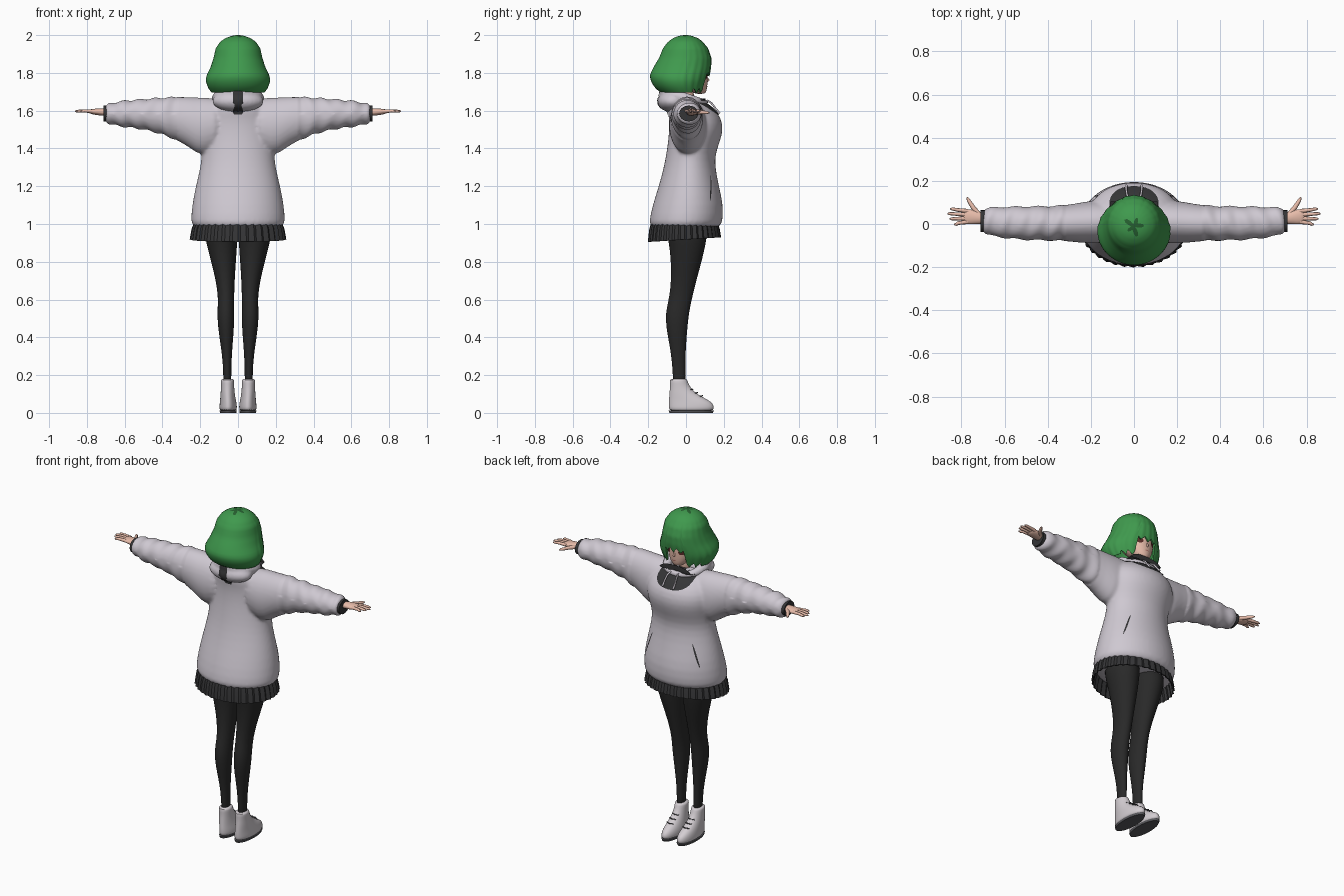
import bpy, bmesh, math
from mathutils import Vector
from mathutils.bvhtree import BVHTree

if "Cube" in bpy.data.objects:
    bpy.data.objects.remove(bpy.data.objects["Cube"])


def material(name, *rgb):
    m = bpy.data.materials.new(name)
    m.use_nodes = True
    m.diffuse_color = (*rgb, 1)
    m.node_tree.nodes["Principled BSDF"].inputs["Base Color"].default_value = (*rgb, 1)
    return m


CLOTH = material("pale_cloth", .62, .58, .64)
SHOE = material("white_leather", .66, .62, .65)
HAIR = material("green_hair", .05, .32, .075)
CROWN = material("dark_green", .02, .12, .03)
SKIN = material("skin", .8, .5, .4)
TIGHTS = material("black_tights", .022, .022, .022)
DARK = material("charcoal_cloth", .035, .035, .037)
SOLE = material("grey_sole", .1, .1, .11)
IRIS = material("brown_iris", .1, .025, .02)
LIPS = material("lips", .5, .2, .17)


def activate(*obs):
    bpy.ops.object.select_all(action='DESELECT')
    for o in obs:
        o.select_set(True)
    bpy.context.view_layer.objects.active = obs[0]


def finish(ob, angle=50):
    """Apply modifiers and shade smooth with sharp edges kept."""
    activate(ob)
    bpy.ops.object.convert(target='MESH')
    if angle:
        bpy.ops.object.shade_smooth_by_angle(angle=math.radians(angle))
    return ob


def from_bmesh(name, bm, mat, recalc=True):
    if recalc:
        bmesh.ops.recalc_face_normals(bm, faces=bm.faces)
    me = bpy.data.meshes.new(name)
    bm.to_mesh(me)
    bm.free()
    me.materials.append(mat)
    ob = bpy.data.objects.new(name, me)
    bpy.context.collection.objects.link(ob)
    return ob


def skin_rings(bm, rings):
    for a, b in zip(rings, rings[1:]):
        for i in range(len(a)):
            j = (i + 1) % len(a)
            bm.faces.new((a[i], a[j], b[j], b[i]))


def loft(name, rings, mat, axis='z', side=1, segs=20, subd=1):
    """Closed loft of ellipses: (position, low, high, low, high) per ring."""
    bm, loops = bmesh.new(), []
    for pos, a0, a1, b0, b1 in rings:
        loop = []
        for i in range(segs):
            t = math.tau * i / segs
            a = (a0 + a1) / 2 + (a1 - a0) / 2 * math.cos(t)
            b = (b0 + b1) / 2 + (b1 - b0) / 2 * math.sin(t)
            co = (side * a, b, pos) if axis == 'z' else (side * pos, a, b)
            loop.append(bm.verts.new(co))
        loops.append(loop)
    skin_rings(bm, loops)
    bm.faces.new(loops[0])
    bm.faces.new(loops[-1])
    ob = from_bmesh(name, bm, mat)
    if subd:
        ob.modifiers.new("round", 'SUBSURF').levels = subd
    return finish(ob)


def tube(name, pts, mat, side=1, cyclic=False):
    """Round cord through (x, y, z, radius) points."""
    cu = bpy.data.curves.new(name, 'CURVE')
    cu.dimensions, cu.bevel_depth, cu.bevel_resolution = '3D', 1, 2
    cu.use_fill_caps = True
    sp = cu.splines.new('POLY')
    sp.points.add(len(pts) - 1)
    for p, (x, y, z, r) in zip(sp.points, pts):
        p.co, p.radius = (side * x, y, z, 1), r
    sp.use_cyclic_u = cyclic
    cu.materials.append(mat)
    ob = bpy.data.objects.new(name, cu)
    bpy.context.collection.objects.link(ob)
    return finish(ob)


def fuse(name, obs, voxel, smooth):
    activate(*obs)
    bpy.ops.object.join()
    ob = obs[0]
    ob.name = name
    r = ob.modifiers.new("fuse", 'REMESH')
    r.mode, r.voxel_size = 'VOXEL', voxel
    s = ob.modifiers.new("soften", 'SMOOTH')
    s.iterations, s.factor = smooth, .5
    return finish(ob, 60)


def patch(name, targets, shape, mat, facing):
    """Thin disc, shape(r, angle) -> (x, y, z), laid on the surface along facing."""
    dep = bpy.context.evaluated_depsgraph_get()
    trees = [BVHTree.FromObject(t, dep) for t in targets]
    d, bm, loops = Vector(facing), bmesh.new(), []
    for k in range(9):
        loop = []
        for i in range(32):
            p = Vector(shape(max(k, .05) / 8, math.tau * i / 32)) + d * 3
            hits = [h for h in (t.ray_cast(p, -d)[0] for t in trees) if h]
            p = max(hits, key=lambda h: h.dot(d)) if hits else p - d * 2.9
            loop.append(bm.verts.new(p + d * .004))
        loops.append(loop)
    skin_rings(bm, loops)
    bm.normal_update()
    if sum((f.normal.dot(d) for f in bm.faces)) < 0:
        bmesh.ops.reverse_faces(bm, faces=bm.faces)
    return finish(from_bmesh(name, bm, mat, False))


def oval(x, z, rx, rz, power=1, lean=0):
    def shape(r, t):
        c, s = math.cos(t), math.sin(t)
        u, v = (math.copysign(abs(q) ** power, q) * r for q in (c, s))
        return (x + rx * u + lean * v, 0, z + rz * v)
    return shape


# Hoodie: torso and sleeves fused into one soft surface
torso = loft("torso", [
    (.975, -.235, .235, -.185, .175), (1.0, -.253, .253, -.2, .195),
    (1.1, -.245, .245, -.178, .2), (1.2, -.225, .225, -.145, .175),
    (1.3, -.2, .2, -.118, .155), (1.37, -.192, .192, -.105, .155),
    (1.44, -.2, .2, -.095, .182), (1.5, -.21, .21, -.09, .198),
    (1.56, -.205, .205, -.09, .188), (1.61, -.18, .18, -.1, .15),
    (1.66, -.13, .13, -.09, .09)], CLOTH, segs=28)
parts = [torso]
for s in (1, -1):
    parts.append(loft("sleeve", [
        (.06, -.09, .11, 1.4, 1.67), (.19, -.09, .11, 1.35, 1.67),
        (.25, -.088, .1, 1.4, 1.672), (.31, -.08, .088, 1.437, 1.675),
        (.4, -.076, .083, 1.475, 1.67), (.5, -.076, .083, 1.502, 1.662),
        (.6, -.066, .08, 1.512, 1.655), (.67, -.054, .078, 1.525, 1.642),
        (.708, -.045, .072, 1.535, 1.635)], CLOTH, 'x', s, 24))
hoodie = fuse("hoodie", parts, .009, 6)
for v in hoodie.data.vertices:          # sleeve creases
    x = abs(v.co.x)
    if x > .32:
        v.co.z += .004 * math.sin(75 * x + 25 * v.co.y) * (1 if v.co.z > 1.58 else -1)
        v.co.y += .003 * math.sin(60 * x)

# Hood lying round the neck
ring = []
for i in range(36):
    a = math.tau * i / 36
    c = math.cos(a)
    ring.append((.108 * math.sin(a), .1 * c, 1.664 - .022 * c, .031 - .013 * c))
bpy.ops.mesh.primitive_uv_sphere_add(location=(0, -.07, 1.65))
pouch = bpy.context.object
pouch.scale = (.135, .08, .058)
bpy.ops.object.transform_apply(location=True, scale=True)
collar = tube("collar", ring, CLOTH, cyclic=True)
hood = fuse("hood", [collar, pouch], .008, 3)

# Dark shirt front, back strap, pocket slits and drawstrings
patch("chest_panel", [hoodie], oval(0, 1.635, .115, .06, .8), DARK, (0, 1, 0))
patch("hood_strap", [hood, hoodie], oval(0, 1.645, .026, .066, .25), DARK, (0, -1, 0))
for s, n in ((1, "left"), (-1, "right")):
    patch(n + "_pocket_slit", [hoodie], oval(s * .16, 1.19, .004, .07, 1, -s * .025), DARK, (0, 1, 0))
    tube(n + "_drawstring", [(.025, .112, 1.655, .005), (.032, .135, 1.64, .005),
                             (.036, .158, 1.61, .005), (.036, .178, 1.585, .006)], CLOTH, s)

# Pleated skirt
bm, loops = bmesh.new(), []
for z, grow in ((1.0, .92), (.975, .96), (.918, 1.0)):
    loop = []
    for i in range(108):
        t = math.tau * i / 108
        k = grow * (1, .965, .985)[i % 3]
        loop.append(bm.verts.new((.256 * k * math.cos(t), -.008 + .194 * k * math.sin(t),
                                  z + .012 * math.sin(t) * (z < .95))))
    loops.append(loop)
skin_rings(bm, loops)
skirt = from_bmesh("skirt", bm, DARK)
skirt.modifiers.new("thickness", 'SOLIDIFY').thickness = .006
finish(skirt, 20)

# Legs, shoes and hands, mirrored
for s, n in ((1, "left"), (-1, "right")):
    loft(n + "_leg", [
        (1.02, -.01, .185, -.12, .12), (.93, .002, .176, -.098, .112),
        (.86, .006, .158, -.086, .098), (.78, .012, .138, -.08, .078),
        (.7, .017, .118, -.08, .055), (.62, .02, .106, -.088, .036),
        (.56, .02, .108, -.102, .022), (.5, .019, .11, -.11, .013),
        (.42, .023, .102, -.1, .005), (.32, .032, .086, -.08, -.002),
        (.22, .036, .077, -.07, -.004), (.14, .034, .08, -.07, 0)], TIGHTS, side=s)
    loft(n + "_shoe", [
        (.008, .01, .094, -.088, .142), (.022, .005, .099, -.092, .15),
        (.045, .006, .098, -.093, .148), (.065, .01, .096, -.092, .125),
        (.085, .014, .094, -.09, .085), (.11, .018, .092, -.088, .046),
        (.14, .02, .09, -.085, .02), (.17, .02, .091, -.086, .008),
        (.182, .022, .089, -.084, .004)], SHOE, side=s)
    loft(n + "_sole", [(0, .009, .095, -.088, .142), (.012, .006, .098, -.092, .148)],
         SOLE, side=s, segs=32, subd=0)
    for k in range(3):                   # laces
        y, z = .088 - .026 * k, .088 + .017 * k
        tube(n + "_lace", [(.032, y - .012, z, .003), (.053, y, z + .003, .003),
                           (.076, y - .012, z, .003)], SOLE, s)
    loft(n + "_cuff_lining", [(.69, -.036, .064, 1.543, 1.627), (.711, -.036, .064, 1.543, 1.627)],
         DARK, 'x', s, subd=0)
    loft(n + "_palm", [
        (.68, .0, .048, 1.572, 1.61), (.72, .0, .056, 1.573, 1.613),
        (.755, -.002, .07, 1.577, 1.611), (.795, 0, .068, 1.586, 1.607)], SKIN, 'x', s)
    for y, tip, ty in ((.06, .853, .07), (.043, .864, .048), (.026, .855, .024), (.01, .835, -.002)):
        tube(n + "_finger", [(.77, y, 1.596, .01), (.815, (y + ty) / 2, 1.599, .0085),
                             (tip - .01, ty, 1.597, .007), (tip, ty, 1.596, .003)], SKIN, s)
    tube(n + "_thumb", [(.715, .04, 1.592, .012), (.745, .075, 1.592, .011),
                        (.768, .112, 1.59, .008), (.774, .124, 1.589, .003)], SKIN, s)

# Head, neck and face
loft("neck", [(1.6, -.04, .04, -.035, .045), (1.76, -.042, .042, -.04, .045)], SKIN)
head = loft("head", [
    (1.688, -.022, .022, .05, .098), (1.7, -.04, .04, .03, .108),
    (1.73, -.068, .068, -.02, .114), (1.77, -.088, .088, -.06, .116),
    (1.82, -.1, .1, -.09, .117), (1.88, -.1, .1, -.1, .112), (1.95, -.06, .06, -.06, .07)], SKIN)
tube("nose", [(0, .108, 1.78, .004), (0, .118, 1.762, .007), (0, .112, 1.756, .005)], SKIN)
patch("mouth", [head], oval(0, 1.729, .014, .003), LIPS, (0, 1, 0))
for s, n in ((1, "left"), (-1, "right")):
    patch(n + "_eye", [head], oval(s * .043, 1.785, .016, .016), IRIS, (0, 1, 0))
    patch(n + "_lash", [head], oval(s * .046, 1.802, .022, .004), TIGHTS, (0, 1, 0))

# Bobbed hair: (height, half width, back, front), open over the face
PROFILE = [(2.0, 0, 0, 0), (1.996, .032, -.035, .03), (1.985, .065, -.067, .062),
           (1.965, .094, -.095, .088), (1.93, .118, -.122, .117), (1.88, .129, -.142, .133),
           (1.83, .145, -.172, .132), (1.79, .165, -.191, .124), (1.76, .171, -.188, .117),
           (1.72, .158, -.165, .104), (1.68, .128, -.11, .09)]


def width_at(z):
    for a, b in zip(PROFILE, PROFILE[1:]):
        if z >= b[0]:
            f = (a[0] - z) / (a[0] - b[0])
            return [p + (q - p) * f for p, q in zip(a[1:], b[1:])]
    return PROFILE[-1][1:]


def hair_end(t):
    """Lower edge: ragged fringe, pointed face locks, even back."""
    a = abs(math.remainder(t, math.tau))
    jag = abs(math.remainder(t * 7, 2)) 
    if a < .42:
        return 1.782 + .028 * jag
    return 1.69 + .03 * jag if a < 1.2 else 1.697


bm, loops = bmesh.new(), []
for k in range(25):
    loop = []
    for i in range(96):
        t = math.tau * i / 96
        z = 2 - (2 - hair_end(t)) * max(k / 24, .01) ** 1.5
        w, back, front = width_at(z)
        strand = 1 + .012 * (k / 24) * math.cos(t * 22) * (math.cos(t) > 0)
        loop.append(bm.verts.new((w * strand * math.sin(t),
                                  (front + back) / 2 + (front - back) / 2 * strand * math.cos(t), z)))
    loops.append(loop)
skin_rings(bm, loops)
bm.faces.new(loops[0])
hair = from_bmesh("hair", bm, HAIR)
hair.modifiers.new("thickness", 'SOLIDIFY').thickness = .012
finish(hair, 60)


def whorl(r, t):
    r *= .03 + .016 * math.cos(5 * t) + .008 * math.sin(3 * t)
    return (r * math.cos(t), r * math.sin(t) - .01, 0)


crown = patch("crown_whorl", [hair], whorl, CROWN, (0, 0, 1))
crown.location.z = -.003
